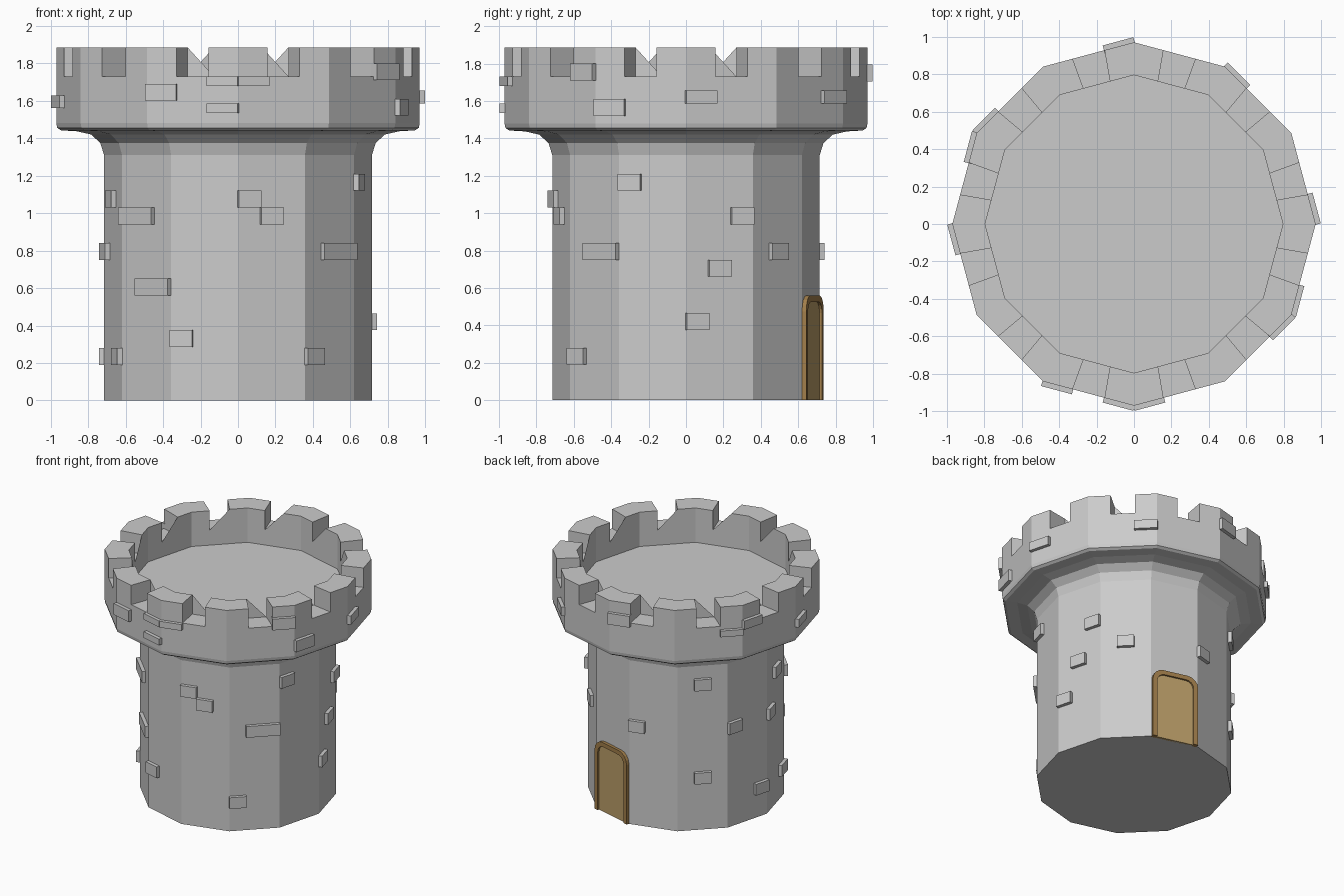
import bpy, bmesh, math
from mathutils import Vector

if "Cube" in bpy.data.objects:
    bpy.data.objects.remove(bpy.data.objects["Cube"])

N = 12
C15 = math.cos(math.radians(15))


def finish(bm, name, color=None):
    bmesh.ops.remove_doubles(bm, verts=bm.verts, dist=1e-5)
    bmesh.ops.recalc_face_normals(bm, faces=bm.faces)
    me = bpy.data.meshes.new(name)
    bm.to_mesh(me)
    bm.free()
    ob = bpy.data.objects.new(name, me)
    bpy.context.collection.objects.link(ob)
    if color:
        mat = bpy.data.materials.new(name + "_colour")
        mat.diffuse_color = (*color, 1)
        mat.use_nodes = True
        mat.node_tree.nodes["Principled BSDF"].inputs["Base Color"].default_value = mat.diffuse_color
        me.materials.append(mat)
    return ob


def on_face(deg, dist, u, z):
    """Point on a tower side: distance from the axis, sideways offset, height."""
    a = math.radians(deg)
    return Vector((dist * math.cos(a) - u * math.sin(a),
                   dist * math.sin(a) + u * math.cos(a), z))


def corner(k, r, z):
    return on_face(30 * k, r, 0, z)


def face(bm, pts):
    return bm.faces.new([bm.verts.new(p) for p in pts])


# Tower body: 12-sided lathe with flared head, parapet wall and sunken floor
R_OUT, R_IN, Z_GAP, Z_TOP, Z_FLOOR = 0.97, 0.795, 1.73, 1.885, 1.61
profile = [(0.715, 0), (0.715, 1.31), (0.735, 1.375), (0.785, 1.42),
           (0.86, 1.437), (0.945, 1.442), (0.965, 1.455), (R_OUT, 1.48),
           (R_OUT, Z_GAP)]
bm = bmesh.new()
for prof in (profile, [(R_IN, Z_FLOOR), (R_IN, Z_GAP)]):
    for (r0, z0), (r1, z1) in zip(prof, prof[1:]):
        for k in range(N):
            face(bm, [corner(k, r0, z0), corner(k + 1, r0, z0),
                      corner(k + 1, r1, z1), corner(k, r1, z1)])
face(bm, [corner(k, 0.715, 0) for k in range(N)])
face(bm, [corner(k, R_IN, Z_FLOOR) for k in range(N)])

# Battlements: a merlon bent round every corner, a gap in every side
AO, AI, UO, UI = R_OUT * C15, R_IN * C15, 0.088, 0.073
for k in range(N):
    d0, d1 = 30 * k - 15, 30 * k + 15

    def plan(z):
        return [on_face(d0, AO, UO, z), corner(k, R_OUT, z), on_face(d1, AO, -UO, z),
                on_face(d1, AI, -UI, z), corner(k, R_IN, z), on_face(d0, AI, UI, z)]
    lo, hi = plan(Z_GAP), plan(Z_TOP)
    face(bm, hi)
    for i in range(6):
        j = (i + 1) % 6
        face(bm, [lo[i], lo[j], hi[j], hi[i]])
    # gap sill and the sloping web on its inner side
    p, q = on_face(d1, AI, -UI, Z_GAP), on_face(d1, AI, UI, Z_GAP)
    face(bm, [p, on_face(d1, AO, -UO, Z_GAP), on_face(d1, AO, UO, Z_GAP), q])
    face(bm, [p, q, on_face(d1, AI, -UI, Z_TOP)])
finish(bm, "tower")


# Raised stones: (side angle, sideways offset, height, width, stone height)
def stones(name, apothem, rows):
    bm = bmesh.new()
    for deg, u, z, w, h in rows:
        vs = bmesh.ops.create_cube(bm, size=1)["verts"]
        for v in vs:
            v.co = on_face(deg, apothem + 0.005 + v.co.x * 0.044,
                           u + v.co.y * w, z + v.co.z * h)
    finish(bm, name)


S, W, H = 0.125, 0.25, 0.09
stones("body_stones", 0.715 * C15, [
    (225, -0.065, 0.985, W, H), (225, 0.06, 0.605, W, H), (255, -S, 0.33, S, H),
    (285, -S, 1.075, S, H), (285, 0, 0.985, S, H), (315, 0.06, 0.795, W, H),
    (315, -S, 0.235, S, H), (345, -S, 1.165, S, H), (15, -S, 0.42, S, H),
    (15, 0, 0.705, S, H), (15, S, 0.985, S, H), (45, 0, 0.795, S, H),
    (105, -S, 0.795, S, H), (135, 0, 1.165, S, H), (135, 0, 0.42, S, H),
    (165, -S, 0.795, S, H), (165, S, 0.235, S, H), (195, -S, 0.795, S, H),
    (195, S, 0.235, S, H), (195, 0, 1.075, S, H)])
T = 0.17
stones("parapet_stones", AO, [
    (255, -T, 1.645, T, H), (255, T, 1.56, T, 0.05), (255, T, 1.705, T, 0.05),
    (285, -T, 1.705, T, 0.05), (315, T, 1.755, T, H), (345, -T, 1.565, T, H),
    (15, -T, 1.62, T, 0.07), (45, T, 1.62, T, 0.07), (105, -T, 1.75, T, H),
    (135, T, 1.68, T, 0.05), (165, -T, 1.735, T, 0.07), (195, -T, 1.595, T, 0.065)])


# Door on the rear side: rounded-top frame round a recessed panel
def arch(w, h, r, dist):
    pts = [(-w / 2, 0)]
    for sx, start in ((-1, 180), (1, 90)):
        for i in range(5):
            a = math.radians(start - i * 22.5)
            pts.append((sx * (w / 2 - r) + r * math.cos(a), h - r + r * math.sin(a)))
    pts.append((w / 2, 0))
    return [on_face(75, dist, u, z) for u, z in pts]


BACK, FRONT = 0.68, 0.714
outer, inner = (0.36, 0.56, 0.085), (0.29, 0.525, 0.06)
loops = [arch(*outer, BACK), arch(*outer, FRONT), arch(*inner, FRONT), arch(*inner, BACK)]
bm = bmesh.new()
n = len(loops[0])
for a, b in zip(loops, loops[1:] + loops[:1]):
    for i in range(n - 1):
        face(bm, [a[i], a[i + 1], b[i + 1], b[i]])
for i in (0, n - 1):
    face(bm, [l[i] for l in loops])
finish(bm, "door_frame", (0.36, 0.21, 0.07))

bm = bmesh.new()
a, b = arch(*inner, BACK), arch(*inner, 0.70)
face(bm, a)
face(bm, b)
for i in range(n):
    j = (i + 1) % n
    face(bm, [a[i], a[j], b[j], b[i]])
finish(bm, "door_panel", (0.5, 0.34, 0.14))
